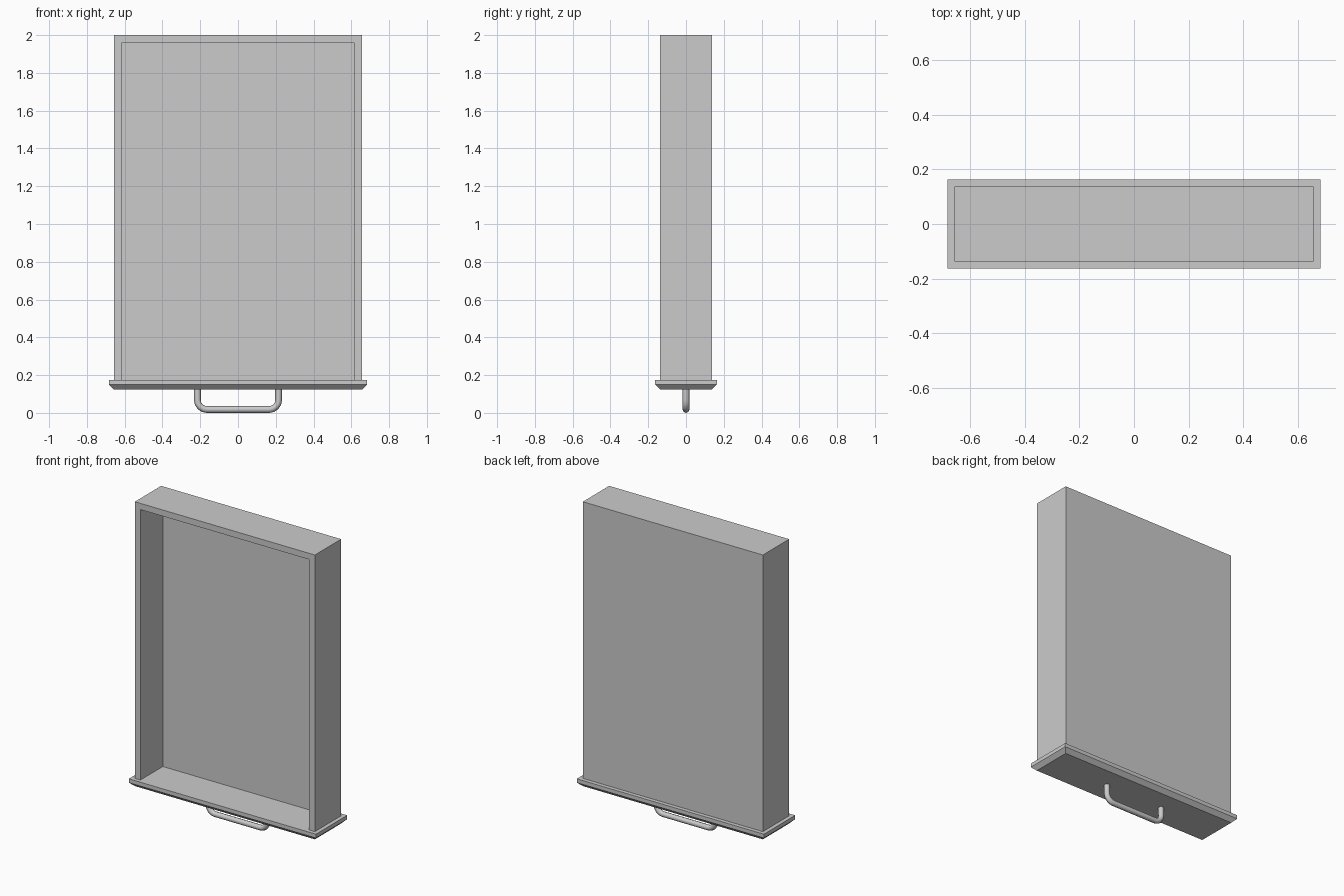
import bpy, bmesh
from math import sin, cos, pi
from mathutils import Vector

default = bpy.data.objects.get("Cube")
if default:
    bpy.data.objects.remove(default, do_unlink=True)

GREY = (0.6, 0.6, 0.6, 1.0)
grey = bpy.data.materials.new("plain grey")
grey.use_nodes = True
grey.diffuse_color = GREY
grey.node_tree.nodes["Principled BSDF"].inputs["Base Color"].default_value = GREY


def box(name, low, high, bevel=0):
    """Axis-aligned box; bevel chamfers the edges of its bottom face."""
    low, high = Vector(low), Vector(high)
    bm = bmesh.new()
    bmesh.ops.create_cube(bm, size=1)
    for v in bm.verts:
        v.co = (low + high) / 2 + v.co * (high - low)
    if bevel:
        edges = [e for e in bm.edges if all(v.co.z < low.z + 0.001 for v in e.verts)]
        bmesh.ops.bevel(bm, geom=edges, offset=bevel, segments=1, affect='EDGES')
    mesh = bpy.data.meshes.new(name)
    bm.to_mesh(mesh)
    bm.free()
    mesh.materials.append(grey)
    obj = bpy.data.objects.new(name, mesh)
    bpy.context.collection.objects.link(obj)
    return obj


HALF_W, HALF_D, WALL = 0.657, 0.137, 0.041
PANEL_LOW, PANEL_TOP, LIP = 0.124, 0.175, 0.026

# Drawer tray: hollowed box, open at the front and against the face panel
tray = box("drawer_tray", (-HALF_W, -HALF_D, PANEL_TOP), (HALF_W, HALF_D, 2))
cutter = box("tray_cutter", (WALL - HALF_W, -0.3, 0.1),
             (HALF_W - WALL, HALF_D - WALL, 2 - WALL))
cutter.hide_render = True
hollow = tray.modifiers.new("hollow", 'BOOLEAN')
hollow.operation = 'DIFFERENCE'
hollow.solver = 'EXACT'
hollow.object = cutter
bpy.context.view_layer.objects.active = tray
bpy.ops.object.modifier_apply(modifier=hollow.name)
bpy.data.objects.remove(cutter, do_unlink=True)

# Drawer face panel with chamfered outer edges
box("drawer_face", (-HALF_W - LIP, -HALF_D - LIP, PANEL_LOW),
    (HALF_W + LIP, HALF_D + LIP, PANEL_TOP), bevel=LIP)

# Handle: round bar bent into a U
RADIUS, BEND, REACH, STEPS = 0.018, 0.05, 0.215, 4
right_half = [(REACH, PANEL_LOW + 0.01)]
for i in range(STEPS + 1):
    a = i / STEPS * pi / 2
    right_half.append((REACH - BEND + BEND * cos(a), RADIUS + BEND - BEND * sin(a)))
path = right_half + [(-x, z) for x, z in reversed(right_half)]

curve = bpy.data.curves.new("handle", 'CURVE')
curve.dimensions = '3D'
curve.bevel_depth = RADIUS
curve.bevel_resolution = 2
curve.use_fill_caps = True
spline = curve.splines.new('POLY')
spline.points.add(len(path) - 1)
for point, (x, z) in zip(spline.points, path):
    point.co = (x, 0, z, 1)
curve.materials.append(grey)
handle = bpy.data.objects.new("handle", curve)
bpy.context.collection.objects.link(handle)
bpy.ops.object.select_all(action='DESELECT')
handle.select_set(True)
bpy.context.view_layer.objects.active = handle
bpy.ops.object.convert(target='MESH')
bpy.ops.object.shade_smooth_by_angle(angle=pi / 3)
